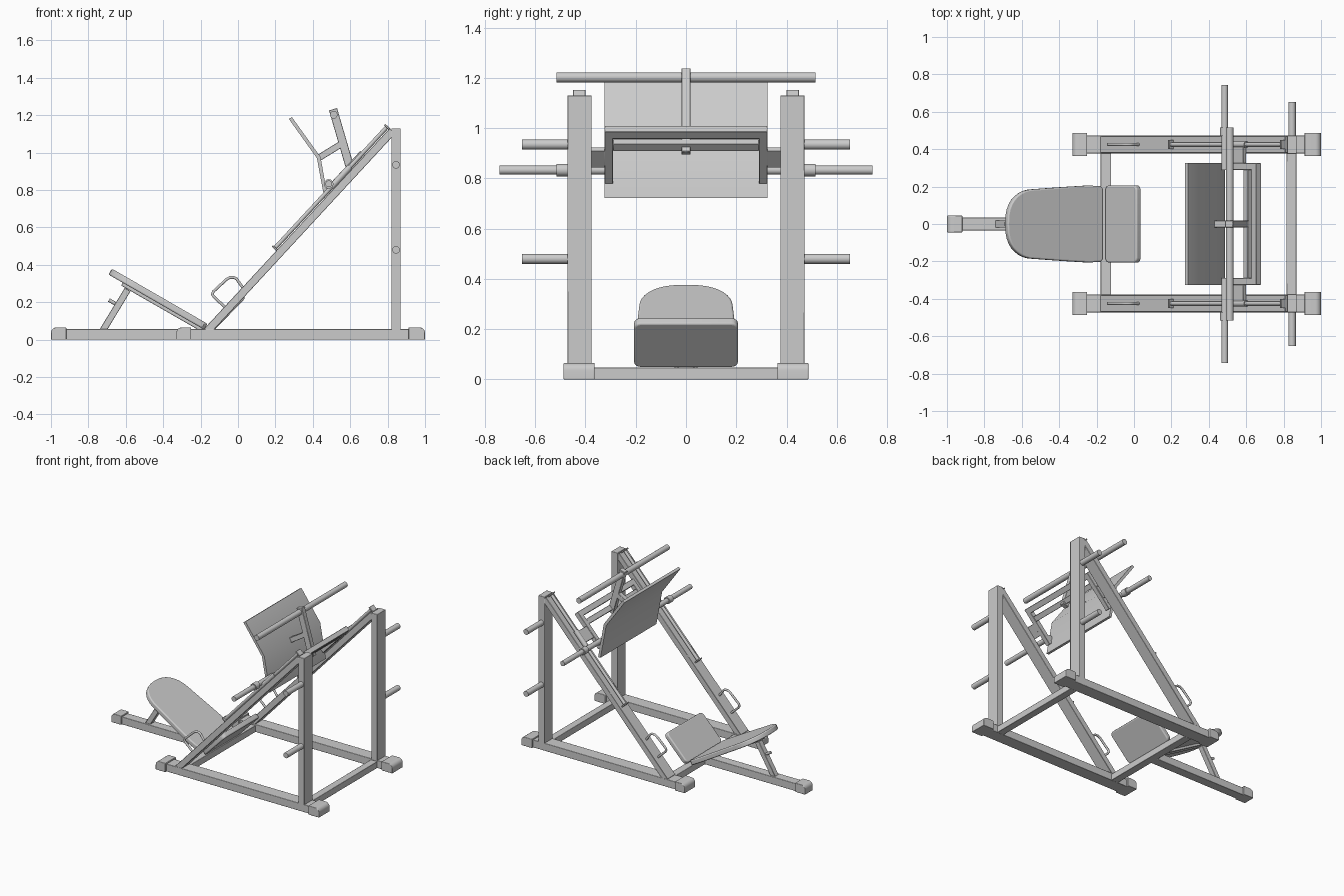
import bpy, bmesh, math
from mathutils import Vector, Matrix

if "Cube" in bpy.data.objects:
    bpy.data.objects.remove(bpy.data.objects["Cube"])


def finish(name, bm, bevel=0, segments=3):
    bmesh.ops.recalc_face_normals(bm, faces=bm.faces[:])
    me = bpy.data.meshes.new(name)
    bm.to_mesh(me)
    bm.free()
    ob = bpy.data.objects.new(name, me)
    bpy.context.collection.objects.link(ob)
    if bevel:
        mod = ob.modifiers.new("soft_edges", 'BEVEL')
        mod.width, mod.segments = bevel, segments
        mod.limit_method, mod.angle_limit = 'ANGLE', math.radians(50)
    return ob


def box(name, x0, x1, y0, y1, z0, z1, bevel=0.003):
    bm = bmesh.new()
    m = Matrix.Translation(((x0 + x1) / 2, (y0 + y1) / 2, (z0 + z1) / 2))
    bmesh.ops.create_cube(bm, size=1, matrix=m @ Matrix.Diagonal((x1 - x0, y1 - y0, z1 - z0, 1)))
    return finish(name, bm, bevel, 2)


def slope_frame(p, q):
    """Local X runs from p to q in the xz plane, local Z is its upward normal."""
    d = (Vector((q[0], 0, q[1])) - Vector((p[0], 0, p[1]))).normalized()
    m = Matrix((d, (0, 1, 0), (-d.z, 0, d.x))).transposed().to_4x4()
    m.translation = (p[0], 0, p[1])
    return m


def beam(name, p, q, y0, y1, h):
    ln = math.hypot(q[0] - p[0], q[1] - p[1])
    bm = bmesh.new()
    m = slope_frame(p, q) @ Matrix.Translation((ln / 2, (y0 + y1) / 2, 0))
    bmesh.ops.create_cube(bm, size=1, matrix=m @ Matrix.Diagonal((ln, abs(y1 - y0), h, 1)))
    return finish(name, bm, 0.002, 1)


def tube(name, p, q, r, n=24):
    p, q = Vector(p), Vector(q)
    bm = bmesh.new()
    rot = (q - p).to_track_quat('Z', 'Y').to_matrix().to_4x4()
    bmesh.ops.create_cone(bm, cap_ends=True, segments=n, radius1=r, radius2=r,
                          depth=(q - p).length, matrix=Matrix.Translation((p + q) / 2) @ rot)
    return finish(name, bm)


def extrude(name, pts, vec, m=Matrix(), bevel=0):
    bm = bmesh.new()
    f = bm.faces.new([bm.verts.new(p) for p in pts])
    new = bmesh.ops.extrude_face_region(bm, geom=[f])["geom"]
    bmesh.ops.translate(bm, vec=vec, verts=[v for v in new if isinstance(v, bmesh.types.BMVert)])
    bm.transform(m)
    return finish(name, bm, bevel)


def end_cap(name, x_in, x_out, yc, hw):
    # foot cap with a rounded outer top edge
    s, r, h = (1 if x_out > x_in else -1), 0.03, 0.066
    pts = [(x_in, yc - hw, 0), (x_out, yc - hw, 0)]
    for i in range(7):
        a = i * math.pi / 12
        pts.append((x_out - s * r * (1 - math.cos(a)), yc - hw, h - r + r * math.sin(a)))
    pts.append((x_in, yc - hw, h))
    return extrude(name, pts, (0, 2 * hw, 0), bevel=0.004)


# the main incline, addressed by x position and offset above its axis
A, B = (-0.165, 0.045), (0.825, 1.115)
L = math.hypot(B[0] - A[0], B[1] - A[1])
DX, DZ = (B[0] - A[0]) / L, (B[1] - A[1]) / L


def on_slope(x, off):
    return (x, A[1] + (x - A[0]) * DZ / DX + off / DX)


def slope3(x, off, y):
    p = on_slope(x, off)
    return (p[0], y, p[1])


for s, side in ((1, "left"), (-1, "right")):
    def Y(a, b):
        return sorted((s * a, s * b))
    yc = s * 0.425
    # base rail, post and inclined track
    box(side + "_base_rail", -0.3, 0.97, *Y(0.378, 0.472), 0, 0.056)
    end_cap(side + "_front_foot", -0.25, -0.33, yc, 0.062)
    end_cap(side + "_rear_foot", 0.912, 1.0, yc, 0.062)
    box(side + "_post", 0.82, 0.87, *Y(0.375, 0.472), 0.05, 1.13)
    beam(side + "_incline_track", A, B, *Y(0.38, 0.47), 0.042)
    # guide rod with end tabs
    tube(side + "_guide_rod", slope3(0.195, 0.036, yc), slope3(0.80, 0.036, yc), 0.011)
    for i, x in enumerate((0.195, 0.795)):
        beam(side + "_rod_tab_%d" % i, on_slope(x, 0.034), on_slope(x + 0.007, 0.034),
             *Y(0.4, 0.45), 0.04)
    # storage pegs
    for i, z in enumerate((0.48, 0.935)):
        tube(side + "_storage_peg_%d" % i, (0.845, s * 0.46, z), (0.845, s * 0.652, z), 0.02)
    # sliding carriage: sleeve, bracket, frame arm, loading peg
    tube(side + "_slider_sleeve", slope3(0.50, 0.036, yc), slope3(0.60, 0.036, yc), 0.017)
    beam(side + "_slider_bracket", on_slope(0.53, 0.036), on_slope(0.592, 0.036), *Y(0.32, 0.42), 0.024)
    beam(side + "_carriage_arm", on_slope(0.475, 0.036), on_slope(0.665, 0.036), *Y(0.29, 0.325), 0.035)
    tube(side + "_load_peg", (0.485, s * 0.29, 0.833), (0.485, s * 0.742, 0.833), 0.018)
    tube(side + "_load_collar", (0.485, s * 0.47, 0.833), (0.485, s * 0.515, 0.833), 0.025)
    # bent grip handle
    cu = bpy.data.curves.new(side + "_handle", 'CURVE')
    cu.dimensions, cu.bevel_depth, cu.bevel_resolution, cu.use_fill_caps = '3D', 0.008, 3, True
    path = [(-0.065, 0.17), (-0.128, 0.228), (-0.137, 0.243), (-0.132, 0.257), (-0.062, 0.322),
            (-0.045, 0.332), (-0.022, 0.333), (-0.008, 0.325), (0.035, 0.265)]
    sp = cu.splines.new('POLY')
    sp.points.add(len(path) - 1)
    for pt, (x, z) in zip(sp.points, path):
        pt.co = (x, yc, z, 1)
    bpy.context.collection.objects.link(bpy.data.objects.new(side + "_handle", cu))

# base cross members and centre rail
box("front_crossbar", -0.178, -0.122, -0.38, 0.38, 0, 0.048)
box("rear_crossbar", 0.815, 0.868, -0.38, 0.38, 0, 0.048)
box("centre_rail", -0.97, -0.17, -0.034, 0.034, 0, 0.056)
end_cap("centre_foot", -0.918, -1.0, 0, 0.045)

# carriage cross members
beam("carriage_top_bar", on_slope(0.64, 0.036), on_slope(0.667, 0.036), -0.325, 0.325, 0.035)
beam("carriage_mid_bar", on_slope(0.594, 0.036), on_slope(0.62, 0.036), -0.29, 0.29, 0.03)
beam("carriage_upright", (0.605, 0.9), (0.508, 1.232), -0.018, 0.018, 0.045)
beam("plate_brace", (0.432, 0.972), (0.555, 1.048), -0.018, 0.018, 0.035)
tube("carriage_handlebar", (0.512, -0.515, 1.202), (0.512, 0.515, 1.202), 0.02)

# bent foot plate
plate = [(0.272, 1.18), (0.422, 0.97), (0.468, 0.722), (0.487, 0.722), (0.441, 0.977), (0.288, 1.19)]
extrude("foot_plate", [(x, -0.325, z) for x, z in plate], (0, 0.65, 0))

# back pad: flared at the hips, rounded at the head
m = slope_frame((-0.67, 0.377), (-0.158, 0.082))
half = [(0.585, 0.19), (0.57, 0.202), (0.5, 0.206), (0.35, 0.198), (0.16, 0.186)]
for i in range(1, 9):
    a = i * math.pi / 18
    half.append((0.16 - 0.165 * math.sin(a), 0.186 * math.cos(a) ** 0.8))
outline = half + [(-0.005, 0)] + [(u, -y) for u, y in reversed(half)]
extrude("back_pad", [(u, y, 0) for u, y in outline], (0, 0, -0.036), m, 0.008)
beam("back_pad_spine", (-0.62, 0.298), (-0.17, 0.04), -0.03, 0.03, 0.02)

# seat pad with rounded corners
m = slope_frame((-0.155, 0.073), (0.013, 0.247))
pts = []
for cx, cy, a0 in ((0.215, 0.18, 0), (0.025, 0.18, 90), (0.025, -0.18, 180), (0.215, -0.18, 270)):
    for i in range(5):
        a = math.radians(a0 + i * 22.5)
        pts.append((cx + 0.027 * math.cos(a), cy + 0.027 * math.sin(a), 0))
extrude("seat_pad", pts, (0, 0, -0.036), m, 0.008)

# adjustable back strut with locking pin
beam("back_strut", (-0.725, 0.045), (-0.59, 0.268), -0.02, 0.02, 0.036)
tube("strut_pin", (-0.69, 0, 0.212), (-0.635, 0, 0.18), 0.01)

# smooth shading with sharp edges kept
meshes = [o for o in bpy.context.scene.objects if o.type == 'MESH']
for o in meshes:
    o.select_set(True)
bpy.context.view_layer.objects.active = meshes[0]
bpy.ops.object.shade_smooth_by_angle(angle=math.radians(35))
